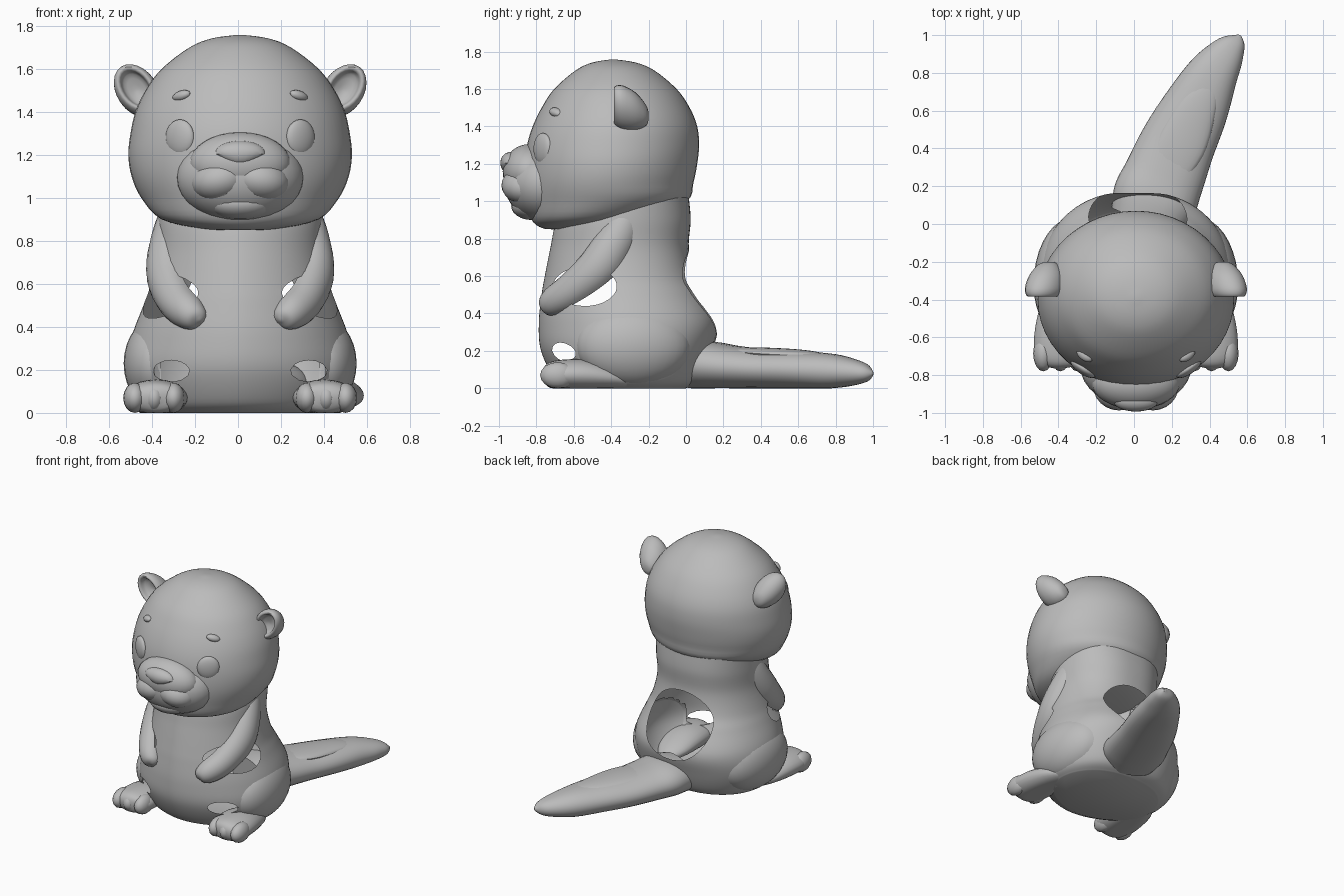
import bpy, bmesh, math
from mathutils import Vector, Matrix

if "Cube" in bpy.data.objects:
    bpy.data.objects.remove(bpy.data.objects["Cube"])

fur = bpy.data.materials.new("grey")
fur.diffuse_color = (0.5, 0.5, 0.5, 1)
fur.use_nodes = True
fur.node_tree.nodes["Principled BSDF"].inputs["Base Color"].default_value = fur.diffuse_color
CX = 0.01                       # body axis


def finish(name, bm, cull=False):
    bmesh.ops.recalc_face_normals(bm, faces=bm.faces)
    if cull:                    # drop what would sit inside the hollow torso
        bmesh.ops.delete(bm, geom=[f for f in bm.faces if in_torso(f.calc_center_median())],
                         context='FACES')
    for v in bm.verts:          # nothing sinks below the floor
        v.co.z = max(v.co.z, 0)
    me = bpy.data.meshes.new(name)
    bm.to_mesh(me)
    bm.free()
    me.materials.append(fur)
    ob = bpy.data.objects.new(name, me)
    bpy.context.collection.objects.link(ob)
    return ob


def smooth(rows, n):
    """Catmull-Rom through rows of numbers."""
    out = []
    for i in range(len(rows) - 1):
        a, b, c, d = (rows[max(0, min(len(rows) - 1, i + k))] for k in (-1, 0, 1, 2))
        for j in range(n):
            t = j / n
            out.append([0.5 * (2 * q + (r - p) * t + (2 * p - 5 * q + 4 * r - s) * t * t
                               + (3 * q - p - 3 * r + s) * t ** 3)
                        for p, q, r, s in zip(a, b, c, d)])
    return out + [list(rows[-1])]


def loft(rows, frame=None, n=4, seg=24, full=(1, 1)):
    """Rings (x, y, z, half width, half height) joined into a closed skin;
    full shapes the lower and upper half of each ring (under 1 is boxier)."""
    rows = smooth(rows, n)
    bm = bmesh.new()
    rings = []
    for i, (x, y, z, rw, rh) in enumerate(rows):
        if frame:
            side, up = frame
        else:
            t = Vector(rows[min(i + 1, len(rows) - 1)][:3]) - Vector(rows[max(i - 1, 0)][:3])
            side = t.cross(Vector((0, 0, 1))).normalized()
            up = side.cross(t).normalized()
        rw, rh = max(rw, 0.004), max(rh, 0.004)
        ring = []
        for k in range(seg):
            c, s = math.cos(2 * math.pi * k / seg), math.sin(2 * math.pi * k / seg)
            w = math.copysign(abs(c) ** full[s > 0], c)
            ring.append(bm.verts.new(Vector((x, y, z)) + side * rw * w + up * rh * s))
        rings.append(ring)
    for r, q in zip(rings, rings[1:]):
        for k in range(seg):
            m = (k + 1) % seg
            bm.faces.new((r[k], r[m], q[m], q[k]))
    bm.faces.new(rings[0])
    bm.faces.new(rings[-1])
    return bm


def ball(name, loc, rad, rot=(0, 0, 0), seg=24, cull=False):
    bm = bmesh.new()
    m = Matrix.Translation(loc)
    for ax, ang in zip("YXZ", (rot[1], rot[0], rot[2])):
        m = m @ Matrix.Rotation(ang, 4, ax)
    bmesh.ops.create_uvsphere(bm, u_segments=seg, v_segments=seg // 2, radius=1,
                              matrix=m @ Matrix.Diagonal((*rad, 1)))
    return finish(name, bm, cull)


def open_hole(bm, axes, centre, rad, keep):
    """Cut an elliptical opening with a clean rim."""
    def dist(co):
        return math.hypot(*[(co[a] - c) / r for a, c, r in zip(axes, centre, rad)]) - 1
    cuts = []
    for e in list(bm.edges):
        a, b = e.verts
        da, db = dist(a.co), dist(b.co)
        if da * db < 0 and keep(a.co) and keep(b.co):
            cuts.append(bmesh.utils.edge_split(e, a, da / (da - db))[1])
    bmesh.ops.connect_verts(bm, verts=cuts)
    gone = [f for f in bm.faces if keep(f.calc_center_median())
            and dist(f.calc_center_median()) < 0]
    bmesh.ops.delete(bm, geom=gone, context='FACES')


FLAT = (Vector((1, 0, 0)), Vector((0, 1, 0)))       # horizontal rings


def stack(profile):
    """(z, half width, front y, back y) to ring rows."""
    return [(CX, (f + b) / 2, z, w, (b - f) / 2) for z, w, f, b in profile]


TORSO = stack([(0, .40, -.62, 0), (.05, .46, -.70, .08), (.2, .52, -.775, .14),
               (.35, .505, -.787, .17), (.5, .45, -.772, .10), (.6, .415, -.755, .045),
               (.75, .385, -.725, .015), (.9, .385, -.69, .025), (1.02, .38, -.6, .015)])
FULL = (1.12, .82)
CHECK = smooth(TORSO, 6)


def in_torso(co):
    x, y, z, rw, rh = min(CHECK, key=lambda r: abs(r[2] - co.z))
    s = (co.y - y) / rh
    if abs(s) >= .97 or co.z > 1:
        return False
    return abs(co.x - x) < .96 * rw * (1 - s * s) ** (FULL[s > 0] / 2)


# Hollow torso, open at the back, behind the arms and above the feet
torso = loft(TORSO, FLAT, n=6, seg=72, full=FULL)
open_hole(torso, (0, 2), (.02, .51), (.26, .23), lambda c: c.y > -.15)
for s in (-1, 1):
    open_hole(torso, (1, 2), (-.54, .545), (.17, .105), lambda c: c.x * s > .1)
    open_hole(torso, (0, 2), (CX + s * .32, .195), (.085, .05), lambda c: c.y < -.35)
finish("torso", torso)

# Head
finish("head", loft(stack([(.85, .06, -.71, -.60), (.857, .18, -.77, -.45), (.9, .365, -.825, -.2),
                           (1.0, .46, -.85, .005), (1.1, .505, -.86, .04), (1.2, .52, -.86, .06),
                           (1.3, .51, -.85, .07), (1.4, .487, -.82, .06), (1.5, .44, -.772, .02),
                           (1.6, .365, -.705, -.05), (1.7, .235, -.59, -.17), (1.742, .13, -.50, -.27),
                           (1.758, .015, -.405, -.375)]), FLAT, n=4, seg=48))

# Muzzle, nose and chin
ball("muzzle", (CX, -.745, 1.095), (.297, .225, .21), seg=32)
ball("snout", (CX, -.84, 1.16), (.235, .14, .145), seg=32)
ball("chin", (CX, -.825, .975), (.15, .11, .075))
nose = ball("nose", (CX, -.935, 1.205), (.12, .058, .06))
for v in nose.data.vertices:    # nose narrows downwards
    v.co.x = CX + (v.co.x - CX) * (1 + min(0, v.co.z - 1.205) * 8)

TILT = math.radians(35)
for s in (-1, 1):
    tag = "left" if s < 0 else "right"
    x = lambda d: CX + s * d

    # Face details
    ball(tag + "_lip", (x(.09), -.855, 1.085), (.14, .132, .1), (0, s * .2, 0))
    ball(tag + "_eye", (x(.28), -.765, 1.28), (.078, .03, .085), (0, 0, s * .6))
    ball(tag + "_brow", (x(.272), -.695, 1.475), (.05, .028, .024), (0, s * .3, s * .6), 16)

    # Cupped ear leaning outwards
    lean = (Vector((math.cos(TILT), 0, -s * math.sin(TILT))),
            Vector((s * math.sin(TILT), 0, math.cos(TILT))))
    finish(tag + "_ear", loft([(x(.46), -.2, 1.455, .02, .02), (x(.463), -.215, 1.46, .05, .06),
                               (x(.47), -.27, 1.48, .085, .11), (x(.48), -.34, 1.5, .095, .13),
                               (x(.485), -.38, 1.51, .08, .115), (x(.485), -.38, 1.51, .062, .095),
                               (x(.48), -.345, 1.505, .05, .08), (x(.48), -.325, 1.5, .01, .01)],
                              lean, n=3))

    # Arm bent in over the belly
    finish(tag + "_arm", loft([(x(.28), -.28, .96, .03, .03), (x(.295), -.31, .91, .08, .09),
                               (x(.325), -.39, .76, .1, .11), (x(.335), -.48, .635, .1, .11),
                               (x(.295), -.61, .525, .09, .095), (x(.235), -.705, .465, .08, .08),
                               (x(.195), -.75, .44, .05, .05), (x(.185), -.765, .43, .006, .006)]),
           cull=True)

    # Haunch, foot and toes
    ball(tag + "_haunch", (x(.365), -.28, .23), (.175, .31, .225), (0, 0, s * .1), 32, True)
    finish(tag + "_foot", loft([(x(.36), -.25, .02, .03, .015), (x(.37), -.38, .05, .11, .055),
                                (x(.385), -.53, .07, .143, .082), (x(.395), -.67, .072, .145, .08),
                                (x(.4), -.74, .07, .11, .062), (x(.4), -.765, .068, .02, .02)]))
    for k in range(3):
        ball(tag + "_toe", (x(.31 + .09 * k), -.685, .07), (.054, .095, .07), seg=16)

# Flat tail sweeping to one side, with a raised upper panel
finish("tail", loft([(.07, .02, .12, .2, .12), (.11, .13, .125, .225, .125), (.16, .25, .115, .215, .115),
                     (.23, .42, .105, .2, .105), (.32, .6, .1, .178, .1), (.41, .78, .092, .14, .092),
                     (.49, .9, .085, .098, .068), (.54, .965, .08, .055, .042),
                     (.56, 1.0, .08, .008, .008)], n=5, seg=32, full=(.85, .85)))
finish("tail_panel", loft([(.16, .25, .205, .1, .015), (.25, .42, .187, .13, .031),
                           (.33, .6, .177, .105, .031), (.385, .71, .172, .065, .02),
                           (.41, .76, .165, .01, .01)], n=4))

# Smooth shading with sharp edges kept
for ob in bpy.data.objects:
    ob.select_set(True)
bpy.context.view_layer.objects.active = bpy.data.objects["torso"]
bpy.ops.object.shade_smooth_by_angle(angle=math.radians(40))
